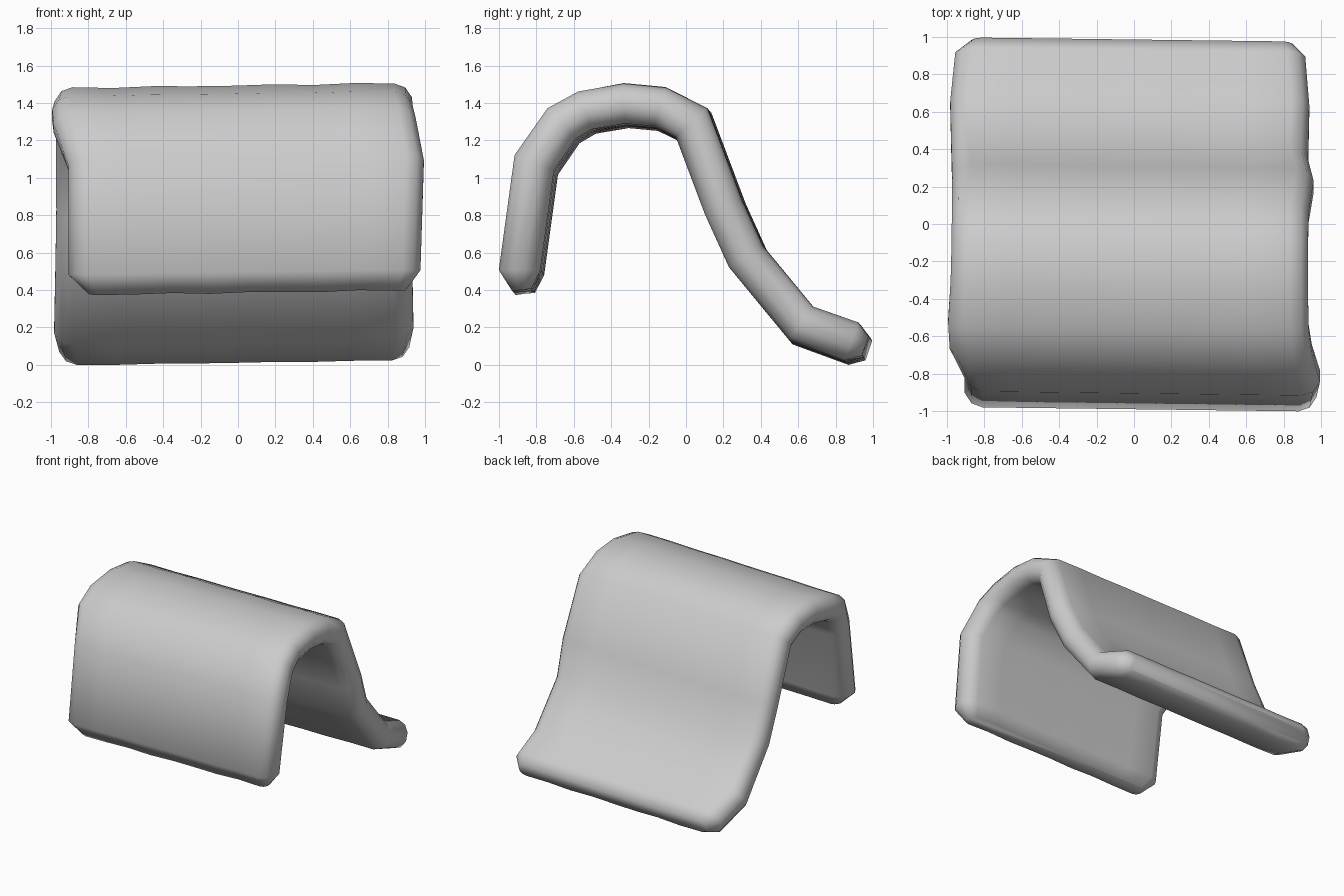
import bpy, bmesh, math
from mathutils import Vector

if "Cube" in bpy.data.objects:
    bpy.data.objects.remove(bpy.data.objects["Cube"])

# Stations along the bent sheet: y, z, half thickness, left x, right x
stations = [
    (-0.868, 0.393, 0.052, -0.80, 0.90),
    (-0.879, 0.495, 0.110, -0.91, 0.98),
    (-0.800, 1.070, 0.110, -0.912, 0.998),
    (-0.655, 1.280, 0.108, -0.99, 0.955),
    (-0.530, 1.350, 0.106, -0.998, 0.937),
    (-0.320, 1.388, 0.106, -0.985, 0.935),
    (-0.130, 1.370, 0.106, -0.98, 0.935),
    (0.040, 1.285, 0.106, -0.978, 0.937),
    (0.210, 0.835, 0.106, -0.976, 0.965),
    (0.330, 0.570, 0.106, -0.98, 0.935),
    (0.625, 0.212, 0.106, -0.987, 0.942),
    (0.895, 0.115, 0.108, -0.96, 0.92),
    (0.968, 0.090, 0.055, -0.87, 0.85),
]
COLS = 8          # strips across the width
ARC = 5           # steps in each rounded side edge


def section(t, xl, xr):
    """Closed outline of the slab's section: flat faces, rounded sides."""
    pts = []
    r = min(0.10, t)
    a, b = xl + r, xr - r
    for k in range(COLS + 1):
        pts.append((a + (b - a) * k / COLS, t))
    for k in range(1, ARC):
        ang = math.pi / 2 - math.pi * k / ARC
        pts.append((b + r * math.cos(ang), t * math.sin(ang)))
    for k in range(COLS + 1):
        pts.append((b + (a - b) * k / COLS, -t))
    for k in range(1, ARC):
        ang = -math.pi / 2 - math.pi * k / ARC
        pts.append((a + r * math.cos(ang), t * math.sin(ang)))
    return pts


# Bent slab, swept with mitred bends and a slight skew across the width
bm = bmesh.new()
path = [Vector((s[0], s[1])) for s in stations]
rings = []
for i, (y, z, t, xl, xr) in enumerate(stations):
    d0 = (path[i] - path[max(i - 1, 0)])
    d1 = (path[min(i + 1, len(path) - 1)] - path[i])
    d0 = d0.normalized() if d0.length else d1.normalized()
    d1 = d1.normalized() if d1.length else d0
    tan = (d0 + d1).normalized()
    miter = 1 / max(tan.dot(d1), 0.7)
    n = Vector((-tan.y, tan.x))
    ring = []
    for x, h in section(t, xl, xr):
        wob = 0.004 * math.sin(x * 12) * (1 if i in (0, 5, 6, 12) else 0.4)
        p = path[i] + n * h * miter
        ring.append(bm.verts.new((x, p.x - 0.0125 * x, p.y + 0.015 * x + wob)))
    rings.append(ring)

for r0, r1 in zip(rings, rings[1:]):
    for k in range(len(r0)):
        j = (k + 1) % len(r0)
        bm.faces.new((r0[k], r0[j], r1[j], r1[k]))
bm.faces.new(rings[0])
bm.faces.new(rings[-1])
bmesh.ops.recalc_face_normals(bm, faces=bm.faces)

# Stand it on the floor
low = min(v.co.z for v in bm.verts)
for v in bm.verts:
    v.co.z -= low

mesh = bpy.data.meshes.new("bent_slab")
bm.to_mesh(mesh)
bm.free()
slab = bpy.data.objects.new("bent_slab", mesh)
bpy.context.collection.objects.link(slab)
for p in mesh.polygons:
    p.use_smooth = True
